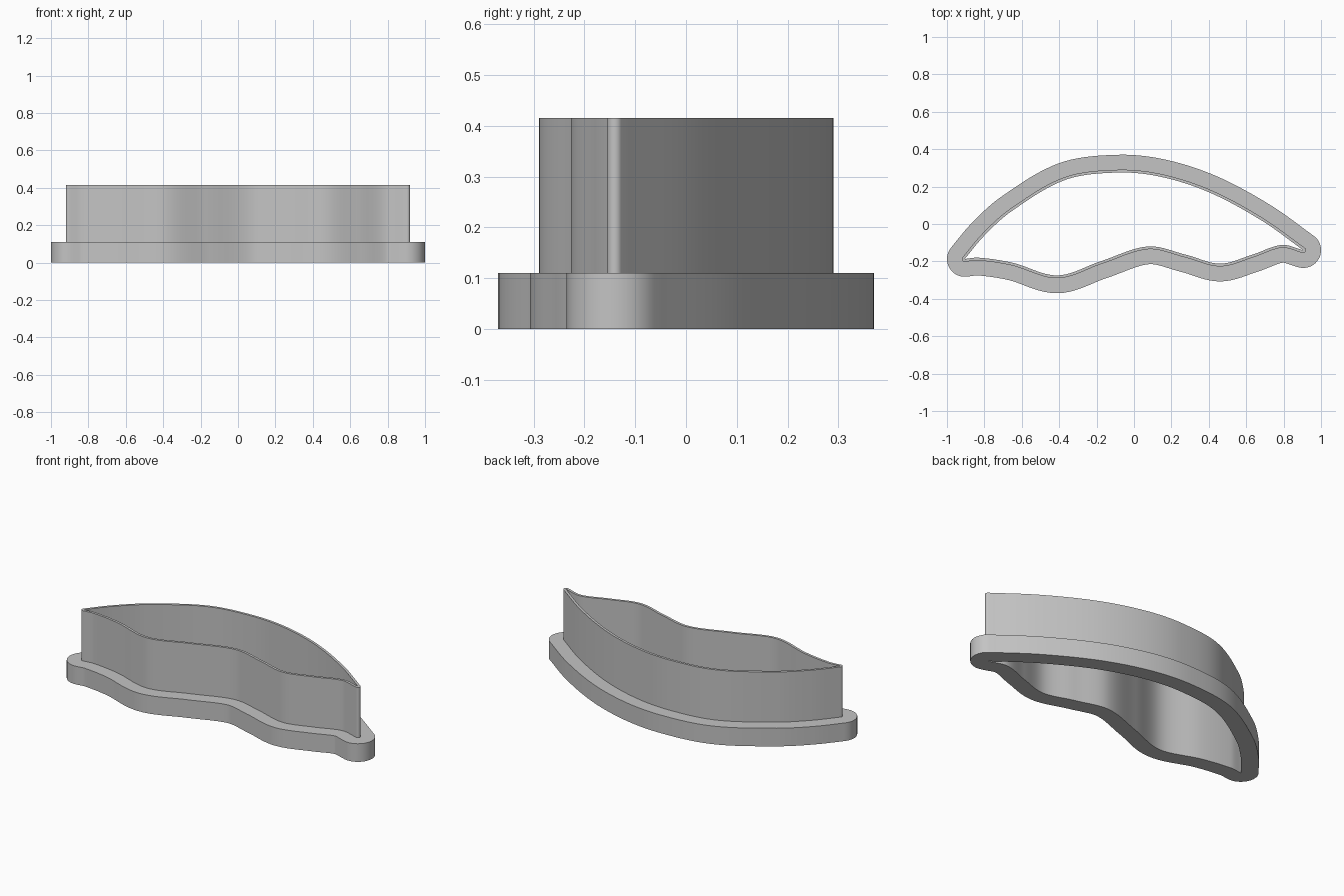
import bpy
import bmesh
import math
from mathutils import Vector, Matrix
from mathutils.geometry import intersect_point_line

cube = bpy.data.objects.get("Cube")
if cube:
    bpy.data.objects.remove(cube, do_unlink=True)

WALL, RIM = 0.015, 0.095          # offsets outward from the cavity outline
RIM_TOP, WALL_TOP = 0.11, 0.415

# Cavity outline: wavy front edge and arched back edge meeting at two sharp tips
front_edge = [(-0.905, -0.187), (-0.83, -0.18), (-0.65, -0.207), (-0.41, -0.275),
              (-0.18, -0.2), (0.075, -0.12), (0.28, -0.165), (0.46, -0.212),
              (0.63, -0.165), (0.79, -0.112), (0.905, -0.14)]
back_edge = [(0.905, -0.14), (0.68, 0.02), (0.40, 0.17), (0.14, 0.253), (-0.09, 0.275),
             (-0.37, 0.235), (-0.655, 0.068), (-0.80, -0.062), (-0.905, -0.187)]


def spline(points, steps=10):
    """Smooth open path through the points, without its last point."""
    p = [Vector(q) for q in points]
    p = [2 * p[0] - p[1]] + p + [2 * p[-1] - p[-2]]
    path = []
    for a, b, c, d in zip(p, p[1:], p[2:], p[3:]):
        k = (c - b).length
        m0 = (c - a) * k / ((b - a).length + k)
        m1 = (d - b) * k / ((d - c).length + k)
        for i in range(steps):
            t = i / steps
            h = t * t * (3 - 2 * t)
            path.append(b * (1 - h) + c * h + m0 * t * (1 - t) ** 2 - m1 * t * t * (1 - t))
    return path


def distance(p, a, b):
    near, t = intersect_point_line(p, a, b)
    return (p - near.to_2d()).length if 0 <= t <= 1 else min((p - a).length, (p - b).length)


def grow(path, amount):
    """Outward offset with rounded tips and crossings removed."""
    grown = []
    n = len(path)
    for i, p in enumerate(path):
        u = p - path[i - 1]
        v = path[(i + 1) % n] - p
        start = math.atan2(-u.x, u.y)
        turn = math.atan2(u.x * v.y - u.y * v.x, u.dot(v))
        parts = max(1, int(abs(turn) / math.radians(8)))
        angles = [start + turn * k / parts for k in range(parts + 1)] if parts > 1 \
            else [start + turn / 2]
        grown += [p + amount * Vector((math.cos(a), math.sin(a))) for a in angles]
    return [q for q in grown
            if min(distance(q, path[i - 1], path[i]) for i in range(n)) > amount - 0.001]


def ring(name, outer, inner, bottom, top, material):
    """Band between two outlines, extruded between two heights."""
    data = bpy.data.curves.new(name + "_profile", 'CURVE')
    data.dimensions = '2D'
    data.fill_mode = 'BOTH'
    data.extrude = (top - bottom) / 2
    for path in (outer, inner):
        s = data.splines.new('POLY')
        s.points.add(len(path) - 1)
        for point, q in zip(s.points, path):
            point.co = (q.x, q.y, 0, 1)
        s.use_cyclic_u = True
    helper = bpy.data.objects.new(name + "_profile", data)
    bpy.context.collection.objects.link(helper)
    bpy.context.view_layer.update()
    graph = bpy.context.evaluated_depsgraph_get()
    mesh = bpy.data.meshes.new_from_object(helper.evaluated_get(graph))
    bpy.data.objects.remove(helper, do_unlink=True)

    bm = bmesh.new()
    bm.from_mesh(mesh)
    bmesh.ops.remove_doubles(bm, verts=bm.verts, dist=0.0001)
    bmesh.ops.recalc_face_normals(bm, faces=bm.faces)
    bm.transform(Matrix.Translation((0, 0, (top + bottom) / 2)))
    for f in bm.faces:
        f.material_index = 0
    bm.to_mesh(mesh)
    bm.free()
    mesh.materials.clear()
    mesh.materials.append(material)
    obj = bpy.data.objects.new(name, mesh)
    bpy.context.collection.objects.link(obj)
    bpy.ops.object.select_all(action='DESELECT')
    obj.select_set(True)
    bpy.context.view_layer.objects.active = obj
    bpy.ops.object.shade_smooth_by_angle(angle=math.radians(30))
    return obj


grey = bpy.data.materials.new("plain_grey")
grey.use_nodes = True
colour = (0.55, 0.55, 0.55, 1)
grey.diffuse_color = colour
grey.node_tree.nodes["Principled BSDF"].inputs["Base Color"].default_value = colour

cavity = spline(front_edge) + spline(back_edge)

# Wide base rim, then the thin cutting wall standing on it
ring("base_rim", grow(cavity, RIM), cavity, 0, RIM_TOP, grey)
ring("cutting_wall", grow(cavity, WALL), cavity, RIM_TOP, WALL_TOP, grey)
